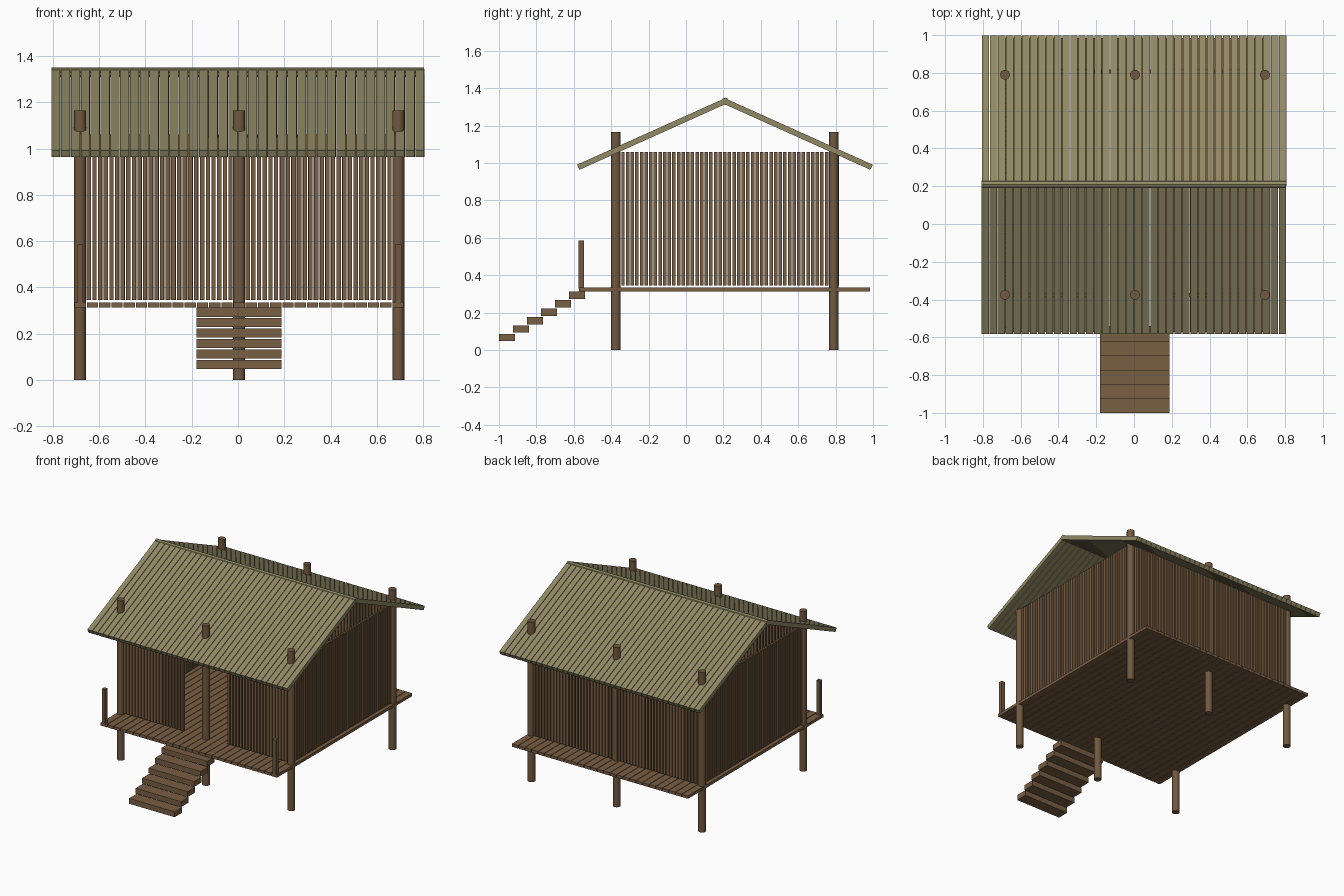
import bpy, bmesh, math
from mathutils import Matrix, Vector

if "Cube" in bpy.data.objects:
    bpy.data.objects.remove(bpy.data.objects["Cube"])

CX = 0.005                 # middle of the frame in x
FRONT, BACK = -0.375, 0.79  # pole rows in y
SIDE = 0.688               # pole columns either side of CX
DECK_TOP = 0.335


def material(name, rgb):
    m = bpy.data.materials.new(name)
    m.diffuse_color = (*rgb, 1)
    m.use_nodes = True
    m.node_tree.nodes["Principled BSDF"].inputs["Base Color"].default_value = m.diffuse_color
    return m


POLE = material("pole wood", (0.165, 0.098, 0.05))
WOOD = material("plank wood", (0.19, 0.112, 0.056))
SLAT = material("slat wood", (0.19, 0.112, 0.056))
THATCH = material("roof cane", (0.285, 0.25, 0.13))


def add_box(bm, lo, hi, turn=None):
    lo, hi = Vector(lo), Vector(hi)
    m = Matrix.Translation((lo + hi) / 2) @ Matrix.Diagonal((*(hi - lo), 1))
    bmesh.ops.create_cube(bm, size=1, matrix=turn @ m if turn else m)


def finish(bm, name, mat):
    me = bpy.data.meshes.new(name)
    bm.to_mesh(me)
    bm.free()
    ob = bpy.data.objects.new(name, me)
    bpy.context.collection.objects.link(ob)
    me.materials.append(mat)
    return ob


def slat_wall(name, start, end, count, along_x, at):
    """Upright slats with narrow gaps between two positions on a wall line."""
    bm = bmesh.new()
    pitch = (end - start) / count
    for i in range(count):
        a = start + (i + 0.13) * pitch
        b = a + 0.74 * pitch
        if along_x:
            add_box(bm, (a, at - 0.01, 0.346), (b, at + 0.01, 1.06))
        else:
            add_box(bm, (at - 0.01, a, 0.346), (at + 0.01, b, 1.06))
    return finish(bm, name, SLAT)


# Round poles through the deck and roof
for row, y in (("front", FRONT), ("back", BACK)):
    for col, x in (("left", -SIDE), ("middle", 0), ("right", SIDE)):
        bpy.ops.mesh.primitive_cylinder_add(
            vertices=16, radius=0.026, depth=1.165, location=(CX + x, y, 1.165 / 2))
        ob = bpy.context.object
        ob.name = f"{row}_{col}_pole"
        ob.data.materials.append(POLE)
        bpy.ops.object.shade_smooth_by_angle()

# Deck planks running front to back
bm = bmesh.new()
n, x0 = 27, CX - 0.713
pitch = 1.426 / n
for i in range(n):
    x = x0 + i * pitch
    add_box(bm, (x + 0.002, -0.573, 0.314), (x + pitch - 0.002, 0.984, DECK_TOP))
finish(bm, "deck", WOOD)

# Steps up to the deck
bm = bmesh.new()
for i in range(6):
    y, z = -1 + 0.075 * i, 0.048 + 0.045 * i
    add_box(bm, (CX - 0.184, y, z), (CX + 0.184, y + 0.085, z + 0.039))
finish(bm, "steps", WOOD)

# Short posts at the front deck corners
for side, s in (("left", -1), ("right", 1)):
    bm = bmesh.new()
    x = CX + s * SIDE
    add_box(bm, (x - 0.014, -0.574, DECK_TOP - 0.005), (x + 0.014, -0.546, 0.585))
    finish(bm, f"{side}_rail_post", POLE)

# Slat walls, with a doorway in the front
edge = SIDE - 0.026
slat_wall("back_wall", CX - edge, CX + edge, 54, True, BACK + 0.017)
slat_wall("front_left_wall", CX - edge, CX - 0.175, 20, True, FRONT)
slat_wall("front_right_wall", CX + 0.175, CX + edge, 20, True, FRONT)
slat_wall("left_wall", FRONT + 0.026, BACK - 0.026, 45, False, CX - SIDE)
slat_wall("right_wall", FRONT + 0.026, BACK - 0.026, 45, False, CX + SIDE)

# Roof slopes of narrow canes meeting at the ridge
angle = math.radians(24.2)
n, x0, width = 38, -0.809, 1.616
pitch = width / n
for side, half_turn in (("front", 0), ("back", math.pi)):
    turn = (Matrix.Translation((0, 0.208, 1.33)) @ Matrix.Rotation(half_turn, 4, 'Z')
            @ Matrix.Rotation(angle, 4, 'X'))
    bm = bmesh.new()
    for i in range(n):
        x = x0 + i * pitch
        add_box(bm, (x + 0.002, -0.86, -0.015), (x + pitch - 0.002, 0.002, 0.015), turn)
    finish(bm, f"{side}_roof", THATCH)

# Ridge pole over the joint
bpy.ops.mesh.primitive_cylinder_add(
    vertices=8, radius=0.02, depth=1.612, location=(-0.001, 0.21, 1.33),
    rotation=(0, math.pi / 2, 0))
bpy.context.object.name = "ridge_pole"
bpy.context.object.data.materials.append(THATCH)
